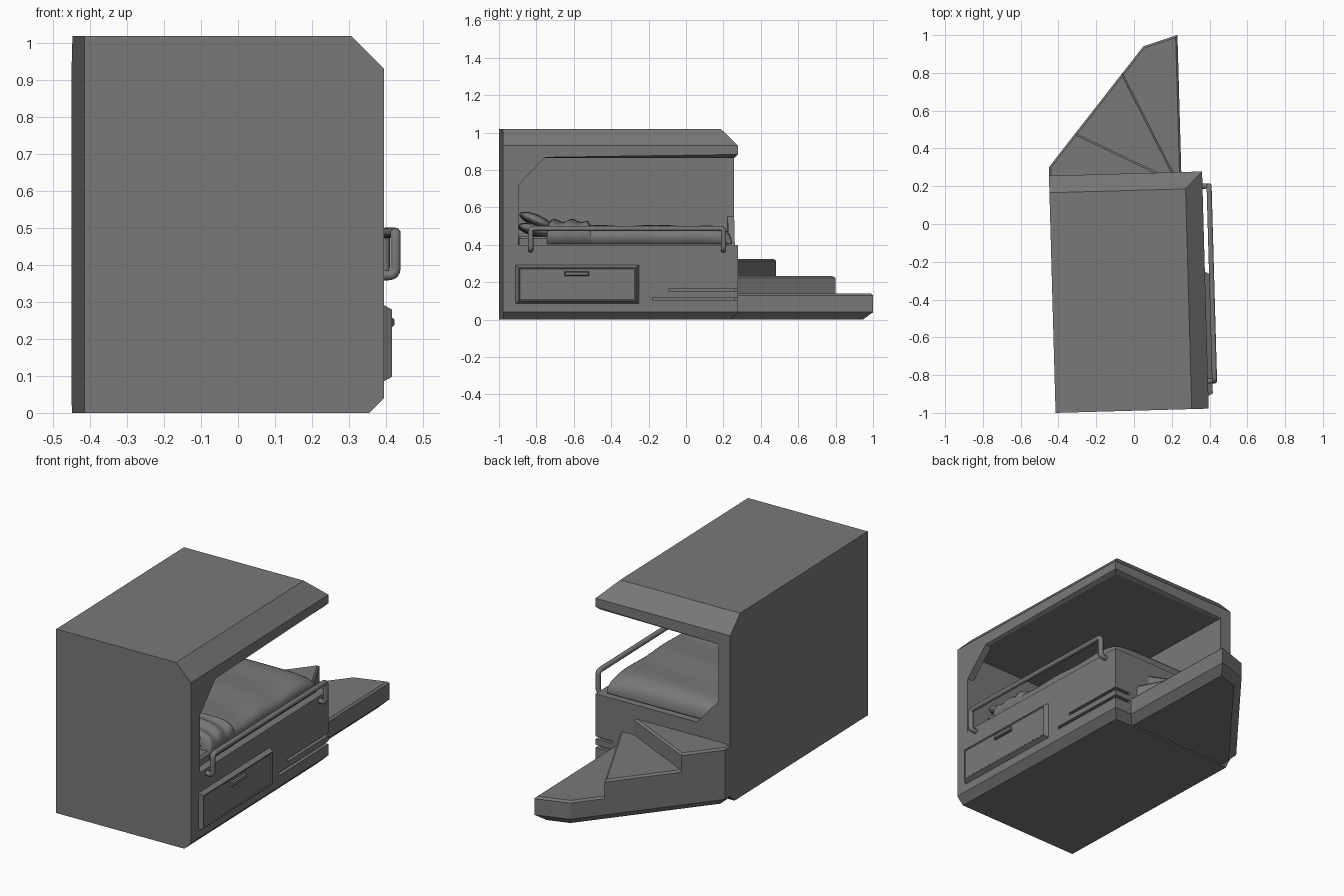
import bpy, bmesh, math
from mathutils import Vector

cube = bpy.data.objects.get("Cube")
if cube:
    bpy.data.objects.remove(cube, do_unlink=True)

TURN = 0.028                       # the whole bunk is turned slightly about z
L, R, F, B = -0.443, 0.368, -0.988, 0.268   # body: left, right, front, back

grey = bpy.data.materials.new("plain_grey")
grey.use_nodes = True
grey.diffuse_color = (0.19, 0.19, 0.19, 1)
grey.node_tree.nodes["Principled BSDF"].inputs["Base Color"].default_value = (0.19, 0.19, 0.19, 1)


def finish(name, data):
    obj = bpy.data.objects.new(name, data)
    obj.rotation_euler.z = TURN
    data.materials.append(grey)
    bpy.context.collection.objects.link(obj)
    return obj


def loft(name, rings, smooth=False, bevel=None):
    """Skin a list of equal-length rings and cap both ends."""
    bm = bmesh.new()
    rows = [[bm.verts.new(p) for p in ring] for ring in rings]
    for a, b in zip(rows, rows[1:]):
        for i in range(len(a)):
            j = (i + 1) % len(a)
            bm.faces.new((a[i], a[j], b[j], b[i]))
    bm.faces.new(rows[0])
    bm.faces.new(rows[-1])
    bmesh.ops.recalc_face_normals(bm, faces=bm.faces)
    for rule, size in bevel or []:
        edges = [e for e in bm.edges if all(rule(v.co) for v in e.verts)]
        bmesh.ops.bevel(bm, geom=edges, offset=size, segments=1, affect='EDGES')
    for f in bm.faces:
        f.smooth = smooth
    mesh = bpy.data.meshes.new(name)
    bm.to_mesh(mesh)
    bm.free()
    return finish(name, mesh)


def rect(x0, x1, y0, y1, z):
    return [(x0, y0, z), (x1, y0, z), (x1, y1, z), (x0, y1, z)]


def box(name, x0, x1, y0, y1, z0, z1, **kw):
    return loft(name, [rect(x0, x1, y0, y1, z) for z in (z0, z1)], **kw)


def cut(target, cutter):
    mod = target.modifiers.new("cut", 'BOOLEAN')
    mod.operation, mod.solver, mod.object = 'DIFFERENCE', 'EXACT', cutter
    bpy.context.view_layer.objects.active = target
    bpy.ops.object.modifier_apply(modifier=mod.name)
    bpy.data.objects.remove(cutter, do_unlink=True)


# Body: chamfered on its right and back edges, open at the right and back
body = loft("bunk_body", [rect(L, R - d, F, B - d, z) for d, z in
                          ((0.04, 0), (0, 0.04), (0, 0.93), (0.09, 1.02))])
SILL, CEILING, WALL = 0.40, 0.865, L + 0.07
cut(body, box("cavity", WALL, 0.6, -0.905, 0.5, SILL, CEILING))

# Trim grooves that wrap around the back right corner
for z, start in ((0.157, -0.1), (0.11, -0.19)):
    cut(body, box("groove_side", R - 0.018, 0.5, start, 0.5, z - 0.008, z + 0.008))
    cut(body, box("groove_back", 0.27, 0.5, B - 0.018, 0.5, z - 0.008, z + 0.008))

# Chamfered lower rim of the roof
bm = bmesh.new()
bm.from_mesh(body.data)
rim = [e for e in bm.edges if all(abs(v.co.z - CEILING) < 0.002 for v in e.verts)
       and (all(abs(v.co.x - R) < 0.002 for v in e.verts)
            or all(abs(v.co.y - B) < 0.002 for v in e.verts))]
bmesh.ops.bevel(bm, geom=rim, offset=0.018, segments=1, affect='EDGES')
bm.to_mesh(body.data)
bm.free()

# Diagonal braces in the corners of the two openings
loft("side_brace", [[(x, -0.92, 0.72), (x, -0.905, 0.72), (x, -0.755, 0.875),
                     (x, -0.755, 0.90), (x, -0.92, 0.90)] for x in (R - 0.04, R)])
loft("back_brace", [[(WALL - 0.01, y, 0.55), (WALL, y, 0.55), (WALL + 0.13, y, SILL),
                     (WALL + 0.13, y, 0.38), (WALL - 0.01, y, 0.38)] for y in (B - 0.035, B)])

# Winding steps: nested wedges, each one shorter and higher
CORNER = [(L + 0.001, 0.2), (L + 0.001, 0.313)]
steps = [
    ("lower_step", [(0.076, 0.939), (0.258, 0.994), (0.258, 0.2)], 0, 0.14),
    ("middle_step", [(-0.038, 0.802), (0.248, 0.2)], 0.12, 0.232),
    ("upper_step", [(-0.296, 0.49), (0.27, 0.2)], 0.21, 0.324),
]
for name, points, z0, z1 in steps:
    bevels = [(lambda c, z=z1: abs(c.z - z) < 0.001, 0.01)]
    if z0 == 0:
        bevels.append((lambda c: c.z < 0.001, 0.04))
    outline = CORNER + points
    loft(name, [[(x, y, z) for x, y in outline] for z in (z0, z1)], bevel=bevels)

# Drawer front with a sloped border and a shallow centre panel, plus its pull


def drawer_ring(x, d):
    y0, y1, z0, z1 = -0.921 + d, -0.263 - d, 0.085 + d, 0.292 - d
    return [(x, y0, z0), (x, y1, z0), (x, y1, z1), (x, y0, z1)]


loft("drawer_front", [drawer_ring(x, d) for x, d in
                      ((R - 0.01, 0), (R, 0), (R + 0.024, 0.013), (R + 0.024, 0.018), (R + 0.02, 0.022))])
box("drawer_pull", R + 0.01, R + 0.037, -0.66, -0.53, 0.233, 0.257,
    bevel=[(lambda c: c.x > R + 0.03, 0.005)])

# Guard rail: a bent tube along the right side
OUT, LOW, TOP, Y0, Y1 = R + 0.035, 0.372, 0.487, -0.842, 0.19
corners = [Vector(p) for p in ((R - 0.01, Y0, LOW), (OUT, Y0, LOW), (OUT, Y0, TOP),
                               (OUT, Y1, TOP), (OUT, Y1, LOW), (R - 0.01, Y1, LOW))]
path = [corners[0]]
for a, b, c in zip(corners, corners[1:], corners[2:]):
    p, q = b + (a - b).normalized() * 0.02, b + (c - b).normalized() * 0.02
    for i in range(5):
        t = i / 4
        path.append(p * (1 - t) ** 2 + b * 2 * t * (1 - t) + q * t * t)
path.append(corners[-1])
curve = bpy.data.curves.new("guard_rail", 'CURVE')
curve.dimensions = '3D'
curve.bevel_depth, curve.bevel_resolution, curve.use_fill_caps = 0.014, 3, True
spline = curve.splines.new('POLY')
spline.points.add(len(path) - 1)
for point, co in zip(spline.points, path):
    point.co = (*co, 1)
finish("guard_rail", curve)

# Mattress
box("mattress", WALL + 0.005, 0.325, -0.903, 0.225, 0.39, 0.445,
    bevel=[(lambda c: c.z > 0.44, 0.012)])


def quilt(name, y0, y1, width, height, ripple, waves, stations=36, around=20):
    """Soft cover: half-round section swept along y with ripples."""
    rings = []
    for i in range(stations + 1):
        t = -math.cos(math.pi * i / stations)
        y = (y0 + y1) / 2 + t * (y1 - y0) / 2
        end = max(1 - abs(t) ** 10, 0.002) ** 0.4
        ring = []
        for j in range(around + 1):
            a = math.pi * j / around
            c, s = math.cos(a), math.sin(a)
            x = -0.022 + width * math.copysign(abs(c) ** 0.35, c) * (0.96 + 0.04 * end)
            lift = height + ripple * math.sin(waves * t + 2.5 * c)
            ring.append((x, y, 0.405 + lift * end * abs(s) ** 0.4))
        rings.append(ring)
    return loft(name, rings, smooth=True)


quilt("duvet", -0.72, 0.238, 0.352, 0.098, 0.004, 9)
quilt("folded_cover", -0.755, -0.51, 0.356, 0.125, 0.008, 8)


def pillow(name, y, z, tilt):
    """Flattened cushion leaning against the front wall."""
    rings = []
    for i in range(17):
        t = -math.cos(math.pi * i / 16)
        k = max(1 - t ** 6, 0.002) ** 0.5
        ring = []
        for j in range(20):
            a = math.tau * j / 20
            u, w = 0.095 * math.cos(a) * k, 0.032 * math.sin(a) * k
            ring.append((-0.02 + 0.31 * t, y + u * math.cos(tilt) - w * math.sin(tilt),
                         z + u * math.sin(tilt) + w * math.cos(tilt)))
        rings.append(ring)
    return loft(name, rings, smooth=True)


pillow("lower_pillow", -0.805, 0.478, -0.25)
pillow("upper_pillow", -0.80, 0.528, -0.42)
